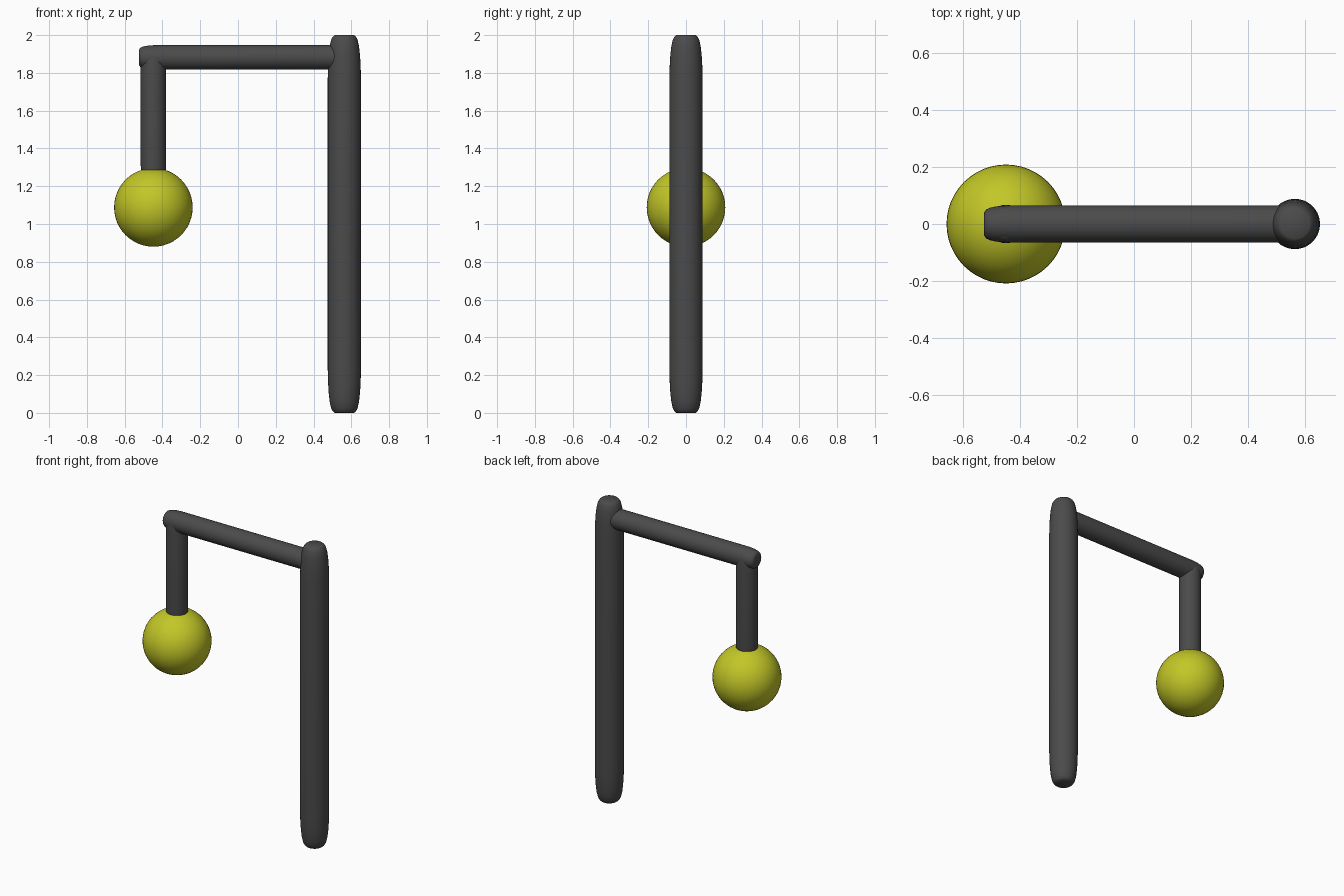
import bpy, bmesh, math
from mathutils import Vector

if "Cube" in bpy.data.objects:
    bpy.data.objects.remove(bpy.data.objects["Cube"])


def material(name, color):
    m = bpy.data.materials.new(name)
    m.diffuse_color = color
    m.use_nodes = True
    m.node_tree.nodes["Principled BSDF"].inputs["Base Color"].default_value = m.diffuse_color
    return m


dark = material("dark_metal", (0.07, 0.07, 0.07, 1))
yellow = material("yellow_glow", (0.54, 0.57, 0.02, 1))


def finish(ob, mat, angle):
    ob.data.materials.append(mat)
    bpy.ops.object.select_all(action='DESELECT')
    ob.select_set(True)
    bpy.context.view_layer.objects.active = ob
    bpy.ops.object.shade_smooth_by_angle(angle=math.radians(angle))


def rod(name, start, end, radius, taper, segments=32):
    """Round bar with softly tapered, flat-capped ends."""
    start, end = Vector(start), Vector(end)
    length = (end - start).length
    tip = [(0, 0.58), (0.03, 0.68), (0.1, 0.79), (0.25, 0.88),
           (0.45, 0.94), (0.7, 0.98), (1, 1)]
    profile = [(t * taper, r * radius) for t, r in tip]
    profile += [(length - z, r) for z, r in reversed(profile)]
    turn = (end - start).to_track_quat('Z', 'Y')
    bm = bmesh.new()
    rings = []
    for z, r in profile:
        rings.append([bm.verts.new(start + turn @ Vector((
            r * math.cos(math.tau * i / segments),
            r * math.sin(math.tau * i / segments), z)))
            for i in range(segments)])
    for a, b in zip(rings, rings[1:]):
        for i in range(segments):
            j = (i + 1) % segments
            bm.faces.new((a[i], a[j], b[j], b[i]))
    bm.faces.new(rings[0][::-1])
    bm.faces.new(rings[-1])
    mesh = bpy.data.meshes.new(name)
    bm.to_mesh(mesh)
    bm.free()
    ob = bpy.data.objects.new(name, mesh)
    bpy.context.collection.objects.link(ob)
    finish(ob, dark, 50)


# Upright post, cross arm and hanging rod
rod("post", (0.563, 0, 0), (0.563, 0, 2), 0.088, 0.23)
rod("arm", (-0.525, 0, 1.882), (0.59, 0, 1.882), 0.065, 0.09)
rod("hanger", (-0.448, 0, 1.23), (-0.448, 0, 1.93), 0.067, 0.08)

# Globe lamp
bpy.ops.mesh.primitive_uv_sphere_add(segments=48, ring_count=24, radius=0.208,
                                     location=(-0.448, 0, 1.088))
globe = bpy.context.object
globe.name = "globe"
finish(globe, yellow, 60)
